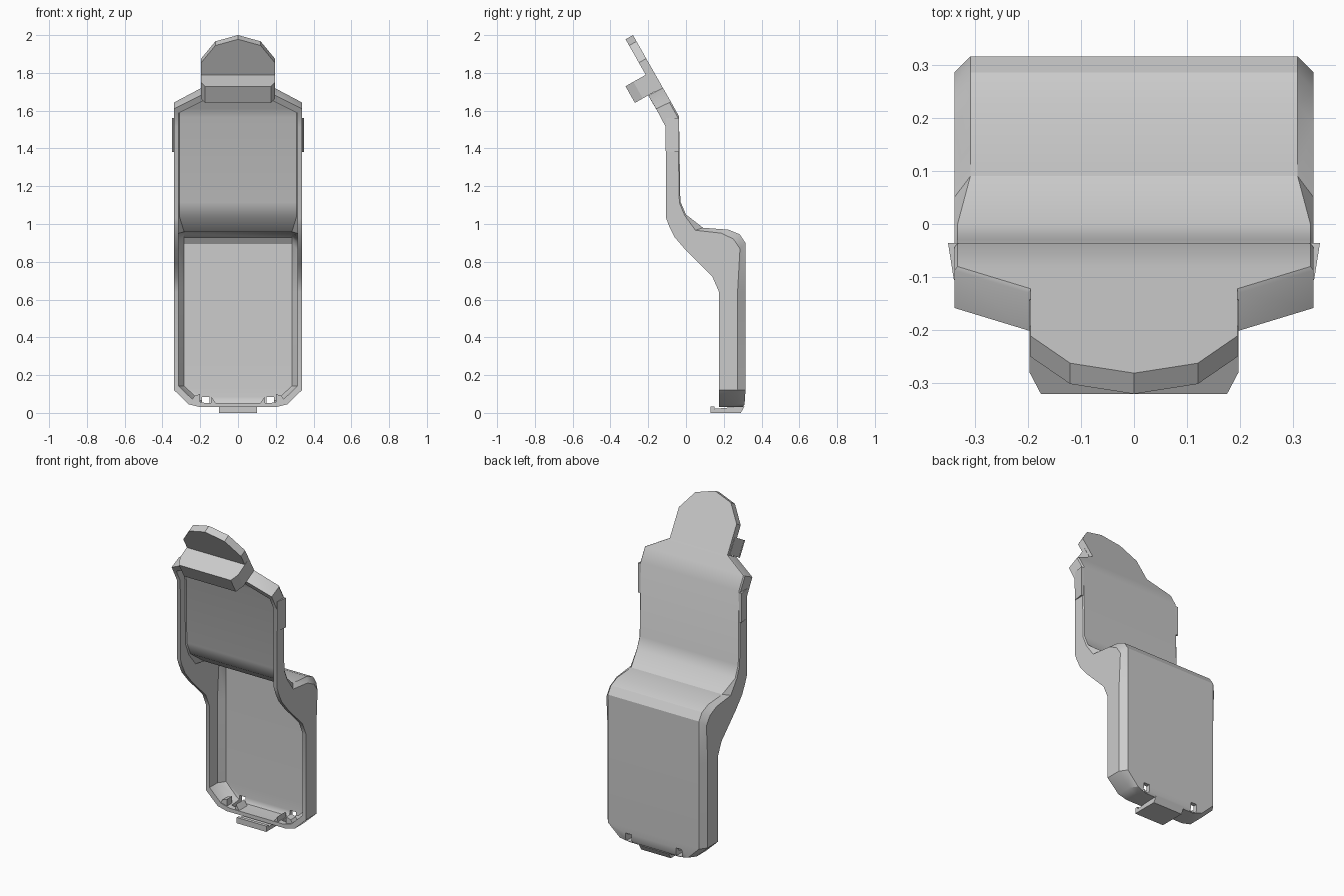
import bpy
import bmesh
import math
from mathutils import Vector

default_cube = bpy.data.objects.get("Cube")
if default_cube:
    bpy.data.objects.remove(default_cube, do_unlink=True)

# Single plastic colour
plastic = bpy.data.materials.new("grey_plastic")
plastic.use_nodes = True
GREY = (0.6, 0.6, 0.6, 1)
plastic.diffuse_color = GREY
plastic.node_tree.nodes["Principled BSDF"].inputs["Base Color"].default_value = GREY


def finish(name, bm):
    """Turn a bmesh into a named, coloured object."""
    bmesh.ops.recalc_face_normals(bm, faces=bm.faces)
    mesh = bpy.data.meshes.new(name)
    bm.to_mesh(mesh)
    bm.free()
    mesh.materials.append(plastic)
    obj = bpy.data.objects.new(name, mesh)
    bpy.context.collection.objects.link(obj)
    return obj


def loft(name, *rings):
    """Bridge closed rings of points and cap both ends."""
    bm = bmesh.new()
    loops = [[bm.verts.new(point) for point in ring] for ring in rings]
    for a, b in zip(loops, loops[1:]):
        for i in range(len(a)):
            j = (i + 1) % len(a)
            bm.faces.new((a[i], a[j], b[j], b[i]))
    bm.faces.new(loops[0])
    bm.faces.new(loops[-1])
    return finish(name, bm)


def across(name, profile, x_start, x_end):
    """Extrude a side profile (y, z) along x."""
    return loft(name, *[[(x, y, z) for y, z in profile] for x in (x_start, x_end)])


def box_profile(y_min, y_max, z_min, z_max):
    return [(y_min, z_min), (y_max, z_min), (y_max, z_max), (y_min, z_max)]


# Shell stations from bottom to top: back (y, z), front rim (y, z), half width
WIDE = 0.338
NECK = 0.2
stations = [
    ((0.3, 0.03), (0.175, 0.03), NECK),
    ((0.31, 0.045), (0.175, 0.045), 0.26),
    ((0.315, 0.12), (0.175, 0.12), WIDE),
    ((0.315, 0.64), (0.175, 0.64), WIDE),
    ((0.315, 0.9), (0.14, 0.72), WIDE),
    ((0.285, 0.945), (0.07, 0.79), WIDE),
    ((0.225, 0.97), (0, 0.86), WIDE),
    ((0.09, 0.98), (-0.06, 0.93), WIDE),
    ((0, 1.05), (-0.09, 0.99), WIDE),
    ((-0.03, 1.12), (-0.105, 1.03), WIDE),
    ((-0.037, 1.57), (-0.108, 1.515), WIDE),
    ((-0.08, 1.647), (-0.158, 1.61), WIDE),
    ((-0.122, 1.72), (-0.2, 1.68), NECK),
]
WALL = 0.023
LAST = len(stations) - 1
LOWER_PART = 7
backs = [Vector(s[0]) for s in stations]
fronts = [Vector(s[1]) for s in stations]


def u_section(back, front, half, bevel):
    """U-shaped section, open to the front, with bevelled back corners."""
    side = back + (front - back).normalized() * bevel * 1.4
    right = [(half, front), (half, side), (half - bevel, back)]
    left = [(-x, p) for x, p in reversed(right)]
    return [(x, p.x, p.y) for x, p in right + left]


def shell_sections():
    outer, inner = [], []
    for i, (_, _, half) in enumerate(stations):
        bevel = 0.03 if i <= LOWER_PART else 0.006
        outer.append(u_section(backs[i], fronts[i], half, bevel))
        # inner floor follows the back at the wall thickness
        before = (backs[i] - backs[max(i - 1, 0)]).normalized()
        after = (backs[min(i + 1, LAST)] - backs[i]).normalized()
        along = (before + after).normalized()
        shift = Vector((-along.y, along.x)) * WALL
        trim = Vector((0, 0))
        if i <= 2:
            shift, trim = Vector((-WALL, 0)), Vector((0, WALL))
        elif i >= LAST - 1:
            trim = -along * WALL * 1.2
        inner.append(u_section(backs[i] + shift + trim, fronts[i] + trim,
                               half - WALL, bevel))
    return outer, inner


def build_shell():
    bm = bmesh.new()
    outer, inner = [[[bm.verts.new(p) for p in ring] for ring in skin]
                    for skin in shell_sections()]
    for skin in (outer, inner):
        for a, b in zip(skin, skin[1:]):
            for k in range(len(a) - 1):
                bm.faces.new((a[k], a[k + 1], b[k + 1], b[k]))
        bm.faces.new(skin[0])
        bm.faces.new(skin[-1])
    # front rim joining the two skins
    for i in range(LAST):
        for k in (0, -1):
            bm.faces.new((outer[i][k], outer[i + 1][k], inner[i + 1][k], inner[i][k]))
    for i in (0, LAST):
        bm.faces.new((outer[i][0], outer[i][-1], inner[i][-1], inner[i][0]))
    return finish("cover_shell", bm)


shell = build_shell()

# Clip slots through the lower edge
for side in (-1, 1):
    cutter = across("slot_cutter", box_profile(0.21, 0.4, 0.035, 0.085),
                    side * 0.15, side * 0.19)
    cutter.hide_render = True
    slot = shell.modifiers.new("slot", "BOOLEAN")
    slot.operation = "DIFFERENCE"
    slot.solver = "EXACT"
    slot.object = cutter
    bpy.context.view_layer.objects.active = shell
    bpy.ops.object.modifier_apply(modifier=slot.name)
    bpy.data.objects.remove(cutter, do_unlink=True)

bpy.ops.object.select_all(action="DESELECT")
shell.select_set(True)
bpy.context.view_layer.objects.active = shell
bpy.ops.object.shade_smooth_by_angle(angle=math.radians(32))

# Rounded head tab, leaning forward in line with the upper back
lean = (backs[-1] - backs[-3]).normalized()
facing = Vector((-lean.y, lean.x))


def on_lean(x, z, depth):
    """Point on the leaning back plane at height z, moved forward by depth."""
    base = backs[-1] + lean * ((z - backs[-1].y) / lean.y) + facing * depth
    return (x, base.x, base.y)


half_outline = [(0.195, 1.7), (0.195, 1.876), (0.12, 1.967)]
outline = half_outline + [(0, 2)] + [(-x, z) for x, z in reversed(half_outline)]
loft("head_tab", *[[on_lean(x, z, d) for x, z in outline] for d in (0, 0.045)])

# Crossbar on the front of the head tab, narrower towards the front
bar_rings = []
for half, depth in ((0.197, 0.02), (0.197, 0.12), (0.175, 0.168)):
    bar_rings.append([on_lean(x, z, depth) for x, z in
                      ((-half, 1.724), (half, 1.724), (half, 1.812), (-half, 1.812))])
loft("head_crossbar", *bar_rings)

# Bottom latch plate with a raised front lip
across("latch_plate", [(0.13, 0), (0.29, 0), (0.31, 0.035), (0.13, 0.02)], -0.1, 0.1)
across("latch_lip", box_profile(0.13, 0.15, 0.01, 0.035), -0.1, 0.1)

# Paired details
for side in (-1, 1):
    label = "left" if side > 0 else "right"
    # grip wedge on the outer side wall
    wedge = [(0.33, -0.036), (0.35, -0.036), (0.339, -0.105), (0.33, -0.105)]
    loft("grip_wedge_" + label,
         *[[(side * x, y, z) for x, y in wedge] for z in (1.38, 1.56)])
    # small clip beside each slot
    clip = [(0.2, 0.05), (0.25, 0.06), (0.23, 0.09), (0.2, 0.1)]
    loft("clip_" + label,
         *[[(side * x, y, z) for x, z in clip] for y in (0.18, 0.23)])
    # clip foot next to the latch
    foot = [(0.1, 0.03), (0.145, 0.035), (0.14, 0.085), (0.12, 0.055)]
    loft("clip_foot_" + label,
         *[[(side * x, y, z) for x, z in foot] for y in (0.18, 0.26)])
